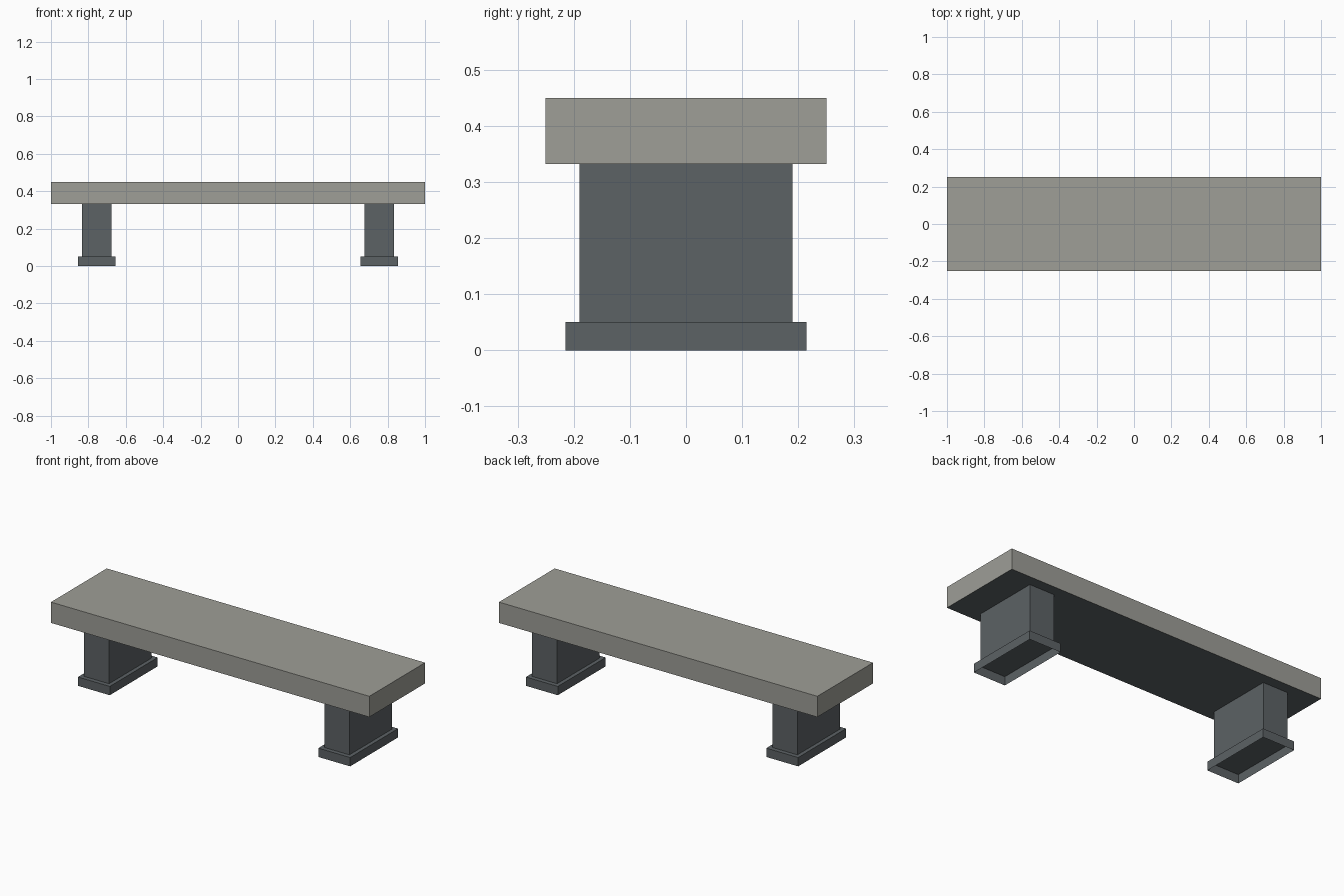
import bpy
import bmesh
from mathutils import Matrix, Vector

cube = bpy.data.objects.get("Cube")
if cube:
    bpy.data.objects.remove(cube, do_unlink=True)


def make_material(name, rgb):
    mat = bpy.data.materials.new(name)
    mat.use_nodes = True
    mat.diffuse_color = (*rgb, 1)
    mat.node_tree.nodes["Principled BSDF"].inputs["Base Color"].default_value = (*rgb, 1)
    return mat


stone = make_material("pale stone", (0.342, 0.342, 0.309))
slate = make_material("slate grey", (0.107, 0.122, 0.130))


def box(name, center, size, materials, open_bottom=False, bottom_index=0):
    """Box with an optional missing or differently coloured underside."""
    bm = bmesh.new()
    bmesh.ops.create_cube(bm, size=1, matrix=Matrix.Diagonal((*size, 1)))
    bm.normal_update()
    bottom = min(bm.faces, key=lambda f: f.normal.z)
    bottom.material_index = bottom_index
    if open_bottom:
        bmesh.ops.delete(bm, geom=[bottom], context="FACES_ONLY")
    mesh = bpy.data.meshes.new(name)
    bm.to_mesh(mesh)
    bm.free()
    for mat in materials:
        mesh.materials.append(mat)
    obj = bpy.data.objects.new(name, mesh)
    obj.location = Vector(center)
    bpy.context.collection.objects.link(obj)
    return obj


# Seat slab with a slate underside
box("seat_slab", (0, 0, 0.391), (2, 0.5, 0.118), [stone, slate], bottom_index=1)

# Two legs, each a pillar on a hollow plinth
for side, sign in (("left", 1), ("right", -1)):
    x = sign * 0.755
    box(side + "_pillar", (x, 0, 0.191), (0.156, 0.38, 0.282), [slate])
    box(side + "_plinth", (x, 0, 0.025), (0.2, 0.43, 0.05), [slate], open_bottom=True)
